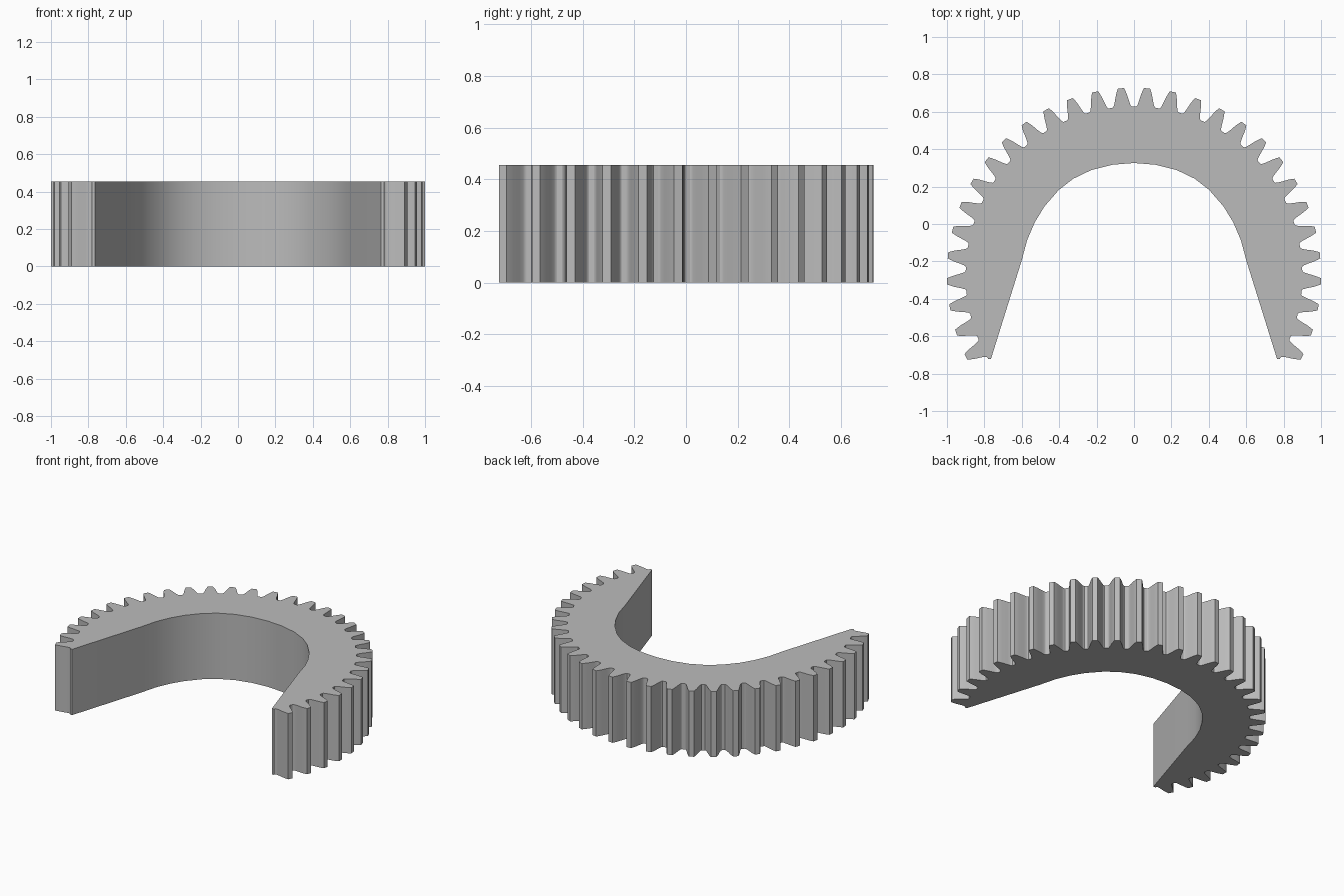
import bpy, bmesh
from math import radians, sin, cos

cube = bpy.data.objects.get("Cube")
if cube:
    bpy.data.objects.remove(cube, do_unlink=True)

HEIGHT = 0.455
CENTRE_Y = -0.272
PITCH = 8.0      # degrees between teeth
TEETH = 30

# Half tooth from the valley to the tip: (radius, degrees from tooth axis)
HALF_TOOTH = [(0.9, 3.35), (0.903, 3.05), (0.91, 2.78), (0.93, 2.35),
              (0.965, 1.75), (0.985, 1.32), (1.0, 0.95)]

# Half of the inner opening, from the leg end to the crown
INNER = [(0.765, -0.722), (0.602, -0.2), (0.571, -0.085), (0.53, 0.01),
         (0.478, 0.095), (0.402, 0.182), (0.325, 0.242), (0.227, 0.289),
         (0.115, 0.317)]


def polar(radius, degrees):
    a = radians(degrees)
    return radius * sin(a), CENTRE_Y + radius * cos(a)


def outline():
    # Toothed outer edge, running from the left leg round to the right leg
    span = TEETH * PITCH / 2
    pts = [polar(0.9, -span)]
    for i in range(TEETH):
        axis = (i + 0.5) * PITCH - span
        pts += [polar(r, axis - d) for r, d in HALF_TOOTH]
        pts += [polar(r, axis + d) for r, d in reversed(HALF_TOOTH)]
    pts.append(polar(0.9, span))
    # Inner opening back to the start
    pts += INNER + [(0, 0.326)] + [(-x, y) for x, y in reversed(INNER)]
    return pts


# Extruded gear segment
bm = bmesh.new()
base = bm.faces.new([bm.verts.new((x, y, 0)) for x, y in outline()])
top = bmesh.ops.extrude_face_region(bm, geom=[base], use_keep_orig=True)
bmesh.ops.translate(bm, vec=(0, 0, HEIGHT),
                    verts=[g for g in top["geom"] if isinstance(g, bmesh.types.BMVert)])
bmesh.ops.recalc_face_normals(bm, faces=bm.faces)
mesh = bpy.data.meshes.new("gear_segment")
bm.to_mesh(mesh)
bm.free()
gear = bpy.data.objects.new("gear_segment", mesh)
bpy.context.collection.objects.link(gear)

# Plain grey material
grey = bpy.data.materials.new("grey")
grey.use_nodes = True
grey.diffuse_color = (0.5, 0.5, 0.5, 1)
grey.node_tree.nodes["Principled BSDF"].inputs["Base Color"].default_value = (0.5, 0.5, 0.5, 1)
mesh.materials.append(grey)

# Smooth curved walls, sharp rims
bpy.ops.object.select_all(action='DESELECT')
gear.select_set(True)
bpy.context.view_layer.objects.active = gear
bpy.ops.object.shade_smooth_by_angle(angle=radians(30))
